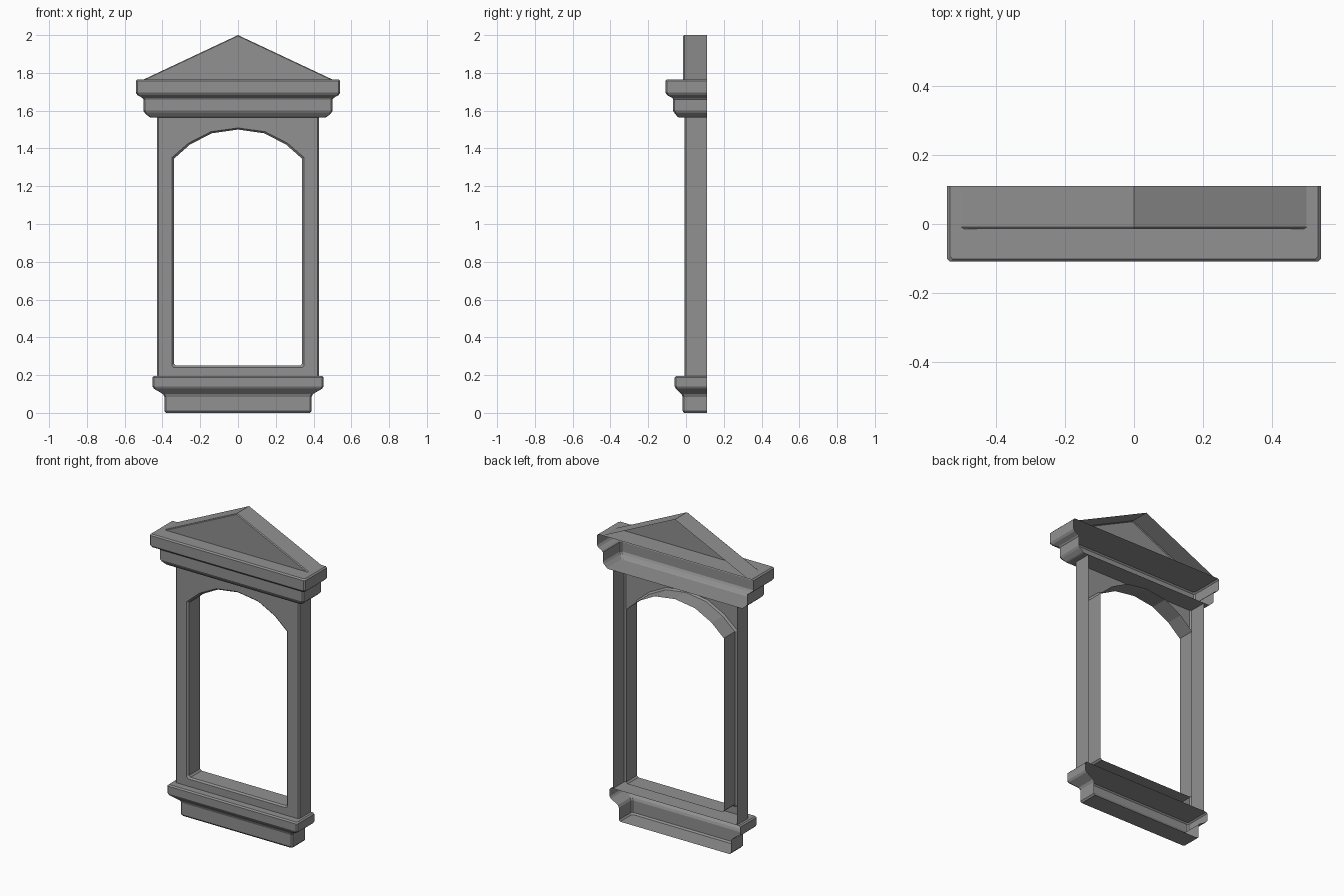
import bpy
import bmesh

cube = bpy.data.objects.get("Cube")
if cube:
    bpy.data.objects.remove(cube, do_unlink=True)

BACK = 0.11     # every part is a shell, open on this plane
BEVEL = 0.008

stone = bpy.data.materials.new("grey_stone")
stone.use_nodes = True
grey = (0.285, 0.285, 0.285, 1)
stone.diffuse_color = grey
stone.node_tree.nodes["Principled BSDF"].inputs["Base Color"].default_value = grey


def loft(bm, rings, closed=False):
    """Join successive rings of points with quads; return the rings of verts."""
    rows = [[bm.verts.new(p) for p in ring] for ring in rings]
    for a, b in zip(rows, rows[1:]):
        count = len(a)
        for i in range(count if closed else count - 1):
            j = (i + 1) % count
            bm.faces.new((a[i], a[j], b[j], b[i]))
    return rows


def finish(name, bm):
    """Turn the shell outward and make the object."""
    bmesh.ops.recalc_face_normals(bm, faces=bm.faces[:])
    bm.normal_update()
    front = max(bm.faces, key=lambda f: abs(f.normal.y) * f.calc_area())
    if front.normal.y > 0:
        bmesh.ops.reverse_faces(bm, faces=bm.faces[:])
    mesh = bpy.data.meshes.new(name)
    bm.to_mesh(mesh)
    bm.free()
    mesh.materials.append(stone)
    obj = bpy.data.objects.new(name, mesh)
    bpy.context.collection.objects.link(obj)


def u_path(half, front):
    """Plan outline: side, chamfered corner, front, chamfered corner, side."""
    right = [(half - BEVEL, front), (half, front + BEVEL), (half, BACK)]
    return [(-x, y) for x, y in reversed(right)] + right


def moulding(name, profile):
    """Sweep a profile of (half width, front y, z) round three sides."""
    bm = bmesh.new()
    rows = loft(bm, [[(x, y, z) for x, y in u_path(half, front)]
                     for half, front, z in profile])
    bm.faces.new(rows[0])
    bm.faces.new(rows[-1])
    finish(name, bm)


# Base and sill with a cove between them
moulding("base_and_sill", [
    (0.381, -0.01, 0.0), (0.389, -0.018, 0.01), (0.389, -0.018, 0.085),
    (0.397, -0.024, 0.1), (0.445, -0.053, 0.128), (0.453, -0.06, 0.14),
    (0.453, -0.06, 0.187), (0.445, -0.052, 0.195)])

# Two-step cornice
moulding("cornice", [
    (0.465, -0.04, 1.565), (0.473, -0.046, 1.569), (0.493, -0.061, 1.587),
    (0.501, -0.068, 1.6), (0.501, -0.068, 1.66), (0.507, -0.073, 1.668),
    (0.532, -0.1, 1.682), (0.541, -0.109, 1.695), (0.541, -0.109, 1.757),
    (0.533, -0.101, 1.765)])

# Window frame: outer sides, pierced front, and reveal of the arched opening
HALF, FRONT, LOW, HIGH = 0.43, -0.009, 0.195, 1.565
half_arch = [(0.33, 0.25), (0.34, 0.26), (0.34, 1.345), (0.255, 1.42), (0.14, 1.48)]
opening = half_arch + [(0, 1.5)] + [(-x, z) for x, z in reversed(half_arch)]
wide = [(x * 1.03, 0.87 + (z - 0.87) * 1.014) for x, z in opening]

bm = bmesh.new()
sides = []
for s in (-1, 1):
    rows = loft(bm, [[(s * x, y, z) for z in (LOW, HIGH)] for x, y in
                     ((HALF, BACK), (HALF, FRONT + BEVEL), (HALF - BEVEL, FRONT))])
    sides.append(rows[-1])
reveal = loft(bm, [[(x, FRONT, z) for x, z in wide],
                   [(x, FRONT + 0.01, z) for x, z in opening],
                   [(x, BACK, z) for x, z in opening]], closed=True)
rim = reveal[0]
crown = len(rim) // 2

# Front plate: a fan of triangles from each upper corner round the arch,
# a jamb down each side, and strips above and below the opening
for (low, high), edge in zip(sides, (rim[:crown - 1:-1], rim[:crown + 1])):
    bm.faces.new((low, high, edge[2], edge[1]))
    bm.faces.new((low, edge[1], edge[0]))
    for a, b in zip(edge[2:], edge[3:]):
        bm.faces.new((high, a, b))
(left_low, left_high), (right_low, right_high) = sides
bm.faces.new((right_high, left_high, rim[crown]))
bm.faces.new((left_low, right_low, rim[0], rim[-1]))
finish("arched_window_frame", bm)

# Gabled pediment: front triangle and two roof slopes
gable = [(-0.5, 1.765), (0, 2.0), (0.5, 1.765)]
bm = bmesh.new()
rows = loft(bm, [[(x * 0.98, FRONT - 0.006, 1.765 + (z - 1.765) * 0.98) for x, z in gable],
                 [(x, FRONT, z) for x, z in gable],
                 [(x, BACK, z) for x, z in gable]])
bm.faces.new(rows[0])
finish("pediment", bm)
